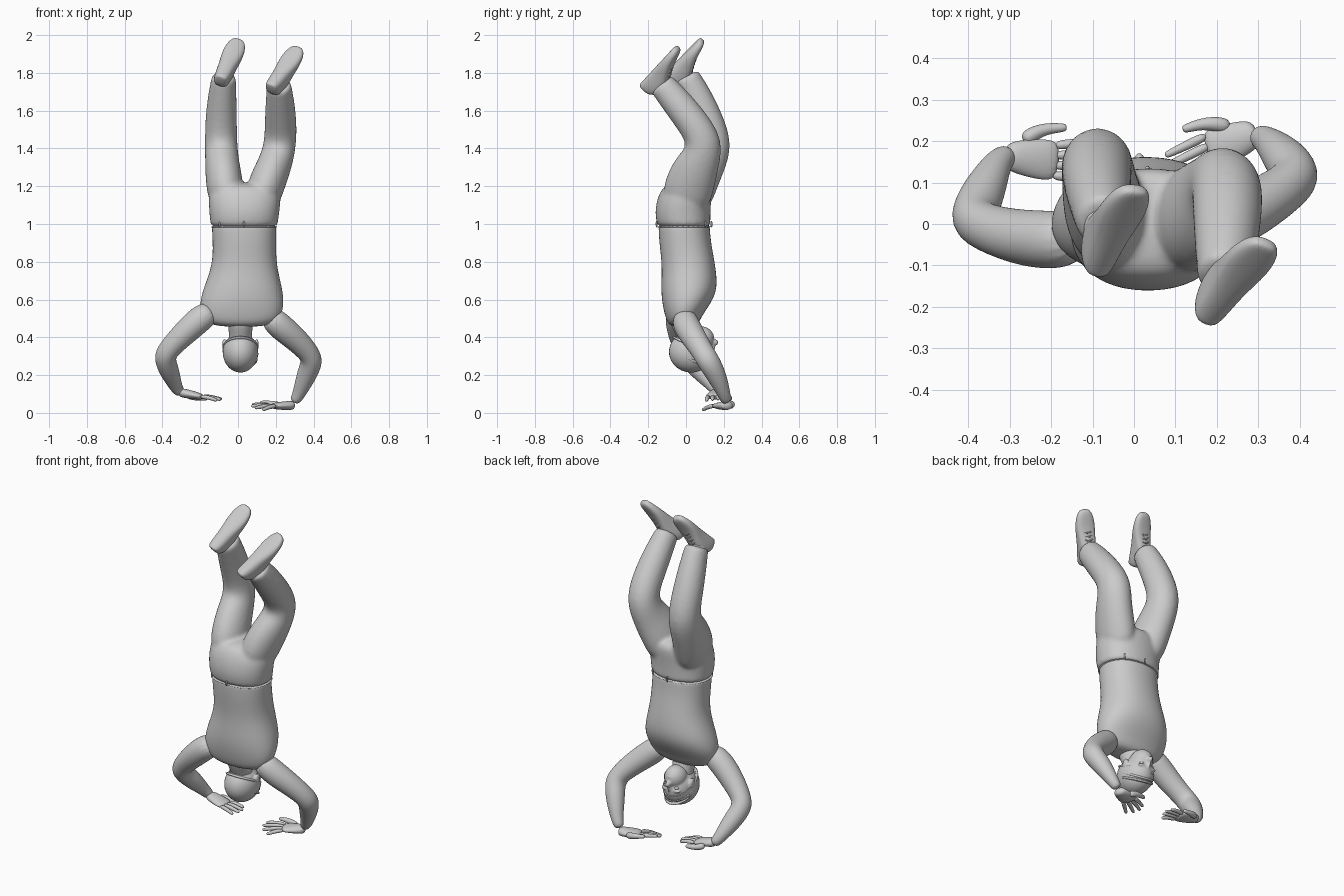
import bpy, bmesh, math
from mathutils import Vector, Matrix

cube = bpy.data.objects.get("Cube")
if cube:
    bpy.data.objects.remove(cube)

grey = bpy.data.materials.new("plain_grey")
grey.use_nodes = True
COLOUR = (0.6, 0.6, 0.6, 1)
grey.diffuse_color = COLOUR
grey.node_tree.nodes["Principled BSDF"].inputs["Base Color"].default_value = COLOUR


def ring(bm, centre, u, v, a, b, sides, power):
    """Ring of vertices on a superellipse with axes u and v."""
    verts = []
    for i in range(sides):
        ang = math.tau * i / sides
        c, s = math.cos(ang), math.sin(ang)
        x = math.copysign(abs(c) ** power, c) * a
        y = math.copysign(abs(s) ** power, s) * b
        verts.append(bm.verts.new(centre + u * x + v * y))
    return verts


def tube(bm, path, sizes, ref, sides=16, power=1.0, fixed=None):
    """Loft of ellipses along a path; ref sets the direction of the first axis."""
    pts = [Vector(p) for p in path]
    grow = 6 / (4 + 2 * math.cos(math.tau / sides))
    rings = []
    for i, p in enumerate(pts):
        t = Vector(fixed) if fixed else pts[min(i + 1, len(pts) - 1)] - pts[max(i - 1, 0)]
        t.normalize()
        u = Vector(ref) - t * t.dot(Vector(ref))
        u.normalize()
        a, b = sizes[i] if isinstance(sizes[i], tuple) else (sizes[i], sizes[i])
        rings.append(ring(bm, p, u, t.cross(u), a * grow, b * grow, sides, power))
    for r, s in zip(rings, rings[1:]):
        for i in range(sides):
            j = (i + 1) % sides
            bm.faces.new((r[i], r[j], s[j], s[i]))
    bm.faces.new(rings[0][::-1])
    bm.faces.new(rings[-1])


def finish(name, bm, subdiv=2, merge=0):
    bmesh.ops.recalc_face_normals(bm, faces=bm.faces)
    mesh = bpy.data.meshes.new(name)
    bm.to_mesh(mesh)
    bm.free()
    mesh.materials.append(grey)
    mesh.shade_smooth()
    ob = bpy.data.objects.new(name, mesh)
    bpy.context.collection.objects.link(ob)
    if subdiv:
        m = ob.modifiers.new("round", "SUBSURF")
        m.levels = m.render_levels = subdiv
    if merge:
        m = ob.modifiers.new("merge", "REMESH")
        m.mode, m.voxel_size, m.use_smooth_shade = "VOXEL", merge, True
        m = ob.modifiers.new("soften", "SMOOTH")
        m.factor, m.iterations = 0.5, 6
    return ob


def ball(bm, centre, radii, tilt=0):
    mat = Matrix.Translation(centre) @ Matrix.Rotation(tilt, 4, "X") @ Matrix.Diagonal((*radii, 1))
    return bmesh.ops.create_uvsphere(bm, u_segments=32, v_segments=20, radius=1, matrix=mat)["verts"]


X, Y, Z = (1, 0, 0), (0, 1, 0), (0, 0, 1)

# Shirt
bm = bmesh.new()
tube(bm, [(.032, -.01, 1.0), (.032, -.01, .985), (.034, -.005, .9), (.034, .015, .78), (.026, .018, .66),
          (.02, .003, .58), (.018, -.012, .52), (.018, -.015, .475), (.015, -.015, .455)],
     [(.168, .133), (.17, .135), (.166, .136), (.168, .14), (.208, .15),
      (.222, .128), (.212, .1), (.185, .082), (.1, .055)], X, power=.9, fixed=Z)
finish("shirt", bm)

# Trousers: pelvis and two bent legs merged into one skin
bm = bmesh.new()
tube(bm, [(.032, -.01, .985), (.032, -.011, .995), (.033, -.018, 1.05), (.035, -.012, 1.12), (.037, .002, 1.18), (.04, .008, 1.22)],
     [(.172, .136), (.177, .14), (.183, .146), (.19, .144), (.188, .135), (.16, .1)], X, power=.9, fixed=Z)
LEG_SIZES = [(.085, .12), (.1, .135), (.09, .115), (.085, .096), (.084, .086), (.073, .078), (.064, .07), (.06, .066)]
RIGHT_LEG = [(-.055, -.01, 1.08), (-.07, .025, 1.2), (-.084, .095, 1.32), (-.09, .155, 1.42),
             (-.09, .11, 1.56), (-.082, .045, 1.7), (-.075, .005, 1.775), (-.075, .0, 1.785)]
LEFT_LEG = [(.115, -.01, 1.08), (.145, .015, 1.2), (.198, .06, 1.32), (.226, .11, 1.43),
            (.226, .02, 1.56), (.221, -.07, 1.67), (.217, -.125, 1.735), (.217, -.132, 1.743)]
for leg in (RIGHT_LEG, LEFT_LEG):
    tube(bm, leg, LEG_SIZES, X)
finish("trousers", bm, merge=.011)

# Waistband rim and drawstring ends
bm = bmesh.new()
tube(bm, [(.032, -.01, .978), (.032, -.01, .984), (.032, -.01, .992)], [(.17, .136), (.177, .142), (.172, .137)],
     X, sides=32, power=.9, fixed=Z)
finish("waistband", bm, 1)
bm = bmesh.new()
for x, y in ((.03, -.153), (-.1, -.11), (.03, .133), (.15, .1)):
    tube(bm, [(x, y, .98), (x + .004, y * 1.03, 1.0), (x, y, 1.018)], [.005] * 3, X, 8)
finish("belt_loops", bm, 1)


# Shoes: lofted along the sole from heel to toe, with laces on the instep
def shoe(name, heel, toe, ankle):
    heel, toe, ankle = map(Vector, (heel, toe, ankle))
    d = (toe - heel).normalized()
    w = ankle - heel
    w = (w - d * w.dot(d)).normalized()
    side = d.cross(w)
    size = (toe - heel).length / .31
    spec = [(-.012, .024, .06), (.005, .04, .095), (.07, .046, .125), (.12, .048, .105), (.17, .053, .078),
            (.225, .056, .058), (.28, .047, .045), (.312, .025, .032)]
    bm = bmesh.new()
    tube(bm, [heel + d * t * size + w * h / 2 for t, hw, h in spec],
         [(hw, h / 2) for t, hw, h in spec], side, power=.75, fixed=d)
    # ankle shaft
    a = heel + d * .07
    tube(bm, [a + w * .05, a + w * .1, ankle + w * .035], [(.04, .055), (.042, .055), (.045, .05)], side)
    finish(name, bm)
    bm = bmesh.new()
    for t, h in ((.13, .1), (.15, .09), (.17, .08), (.19, .072)):
        p = heel + d * t * size + w * h
        for s in (-1, 1):
            tube(bm, [p - side * .026 * s - w * .008 - d * .006, p + w * .002, p + side * .026 * s - w * .008 + d * .006],
                 [.004] * 3, d, 8)
    finish(name + "_laces", bm, 1)


shoe("right_shoe", (-.085, -.125, 1.785), (.008, .075, 1.985), (-.075, .0, 1.78))
shoe("left_shoe", (.175, -.24, 1.745), (.32, -.055, 1.945), (.217, -.13, 1.74))

# Arms
ARM_SIZES = [.06, .072, .066, .058, .06, .055, .045, .032, .026]
ARMS = {
    "right_arm": [(-.13, -.035, .545), (-.2, -.04, .5), (-.28, -.032, .425), (-.35, -.012, .355), (-.392, .01, .3),
                  (-.372, .06, .24), (-.348, .11, .185), (-.325, .155, .13), (-.3, .17, .1)],
    "left_arm": [(.16, -.015, .52), (.215, .0, .465), (.295, .04, .4), (.365, .085, .33), (.395, .115, .28),
                 (.372, .15, .22), (.345, .18, .155), (.318, .205, .09), (.295, .215, .055)],
}
for name, path in ARMS.items():
    bm = bmesh.new()
    tube(bm, path, ARM_SIZES, Y)
    finish(name, bm)


# Hands: flat palm, four fingers and a thumb
def hand(name, wrist, palm, across, tips, thumb):
    wrist, palm, across = Vector(wrist), Vector(palm), Vector(across)
    bm = bmesh.new()
    tube(bm, [wrist, wrist.lerp(palm, .3), wrist.lerp(palm, .7), palm],
         [(.03, .024), (.042, .024), (.05, .02), (.046, .013)], across)
    for i, tip in enumerate(tips):
        base = palm + across * (.036 - .024 * i) + (wrist - palm) * .12
        tip = Vector(tip)
        mid = base.lerp(tip, .5) + Vector((0, 0, .006))
        tube(bm, [base, mid, base.lerp(tip, .92), tip], [.012, .011, .009, .006], Z, 8)
    root, joint, end = [Vector(p) for p in thumb]
    tube(bm, [root, joint, joint.lerp(end, .85), end], [.022, .015, .011, .007], Z, 8)
    finish(name, bm)


hand("right_hand", (-.315, .165, .11), (-.18, .152, .083), (.1, .99, 0),
     [(-.1, .2, .075), (-.085, .17, .073), (-.09, .14, .07), (-.11, .108, .066)],
     [(-.27, .2, .095), (-.225, .23, .08), (-.162, .233, .075)])
hand("left_hand", (.3, .222, .04), (.175, .175, .036), (-.35, .93, 0),
     [(.075, .165, .045), (.07, .135, .036), (.09, .105, .026), (.13, .088, .016)],
     [(.235, .235, .035), (.175, .246, .05), (.117, .228, .055)])

# Neck
bm = bmesh.new()
tube(bm, [(.013, -.02, .52), (.013, -.008, .46), (.013, .015, .41), (.013, .03, .36)], [.075, .064, .06, .06], X)
finish("neck", bm)

# Head: skull, jaw, nose, lips, brows and ears
HEAD = Vector((.013, .03, .325))
bm = bmesh.new()
ball(bm, HEAD, (.088, .112, .104))
ball(bm, HEAD + Vector((0, .045, .065)), (.062, .074, .068), .3)
ball(bm, HEAD + Vector((0, .118, .048)), (.015, .024, .018))
ball(bm, HEAD + Vector((0, .105, .028)), (.01, .02, .032), .15)
for z in (.078, .088):
    ball(bm, HEAD + Vector((0, .103, z)), (.026, .014, .007))
for s in (-1, 1):
    ball(bm, HEAD + Vector((s * .036, .096, .006)), (.026, .014, .009))
    ball(bm, HEAD + Vector((s * .086, .015, .035)), (.011, .022, .032))
finish("head", bm, 0, merge=.005)

# Eyes
bm = bmesh.new()
for s in (-1, 1):
    ball(bm, HEAD + Vector((s * .034, .092, .023)), (.015, .012, .009))
finish("eyes", bm, 0)

# Head wrap: lower part of a larger shell cut on a slant, with folded bands
bm = bmesh.new()
ball(bm, HEAD - Vector((0, .002, .002)), (.094, .118, .109))
slant = Vector((0, .5, .87))
cut = HEAD + Vector((0, .0, .035))
bmesh.ops.bisect_plane(bm, geom=bm.verts[:] + bm.edges[:] + bm.faces[:], plane_co=cut, plane_no=slant, clear_outer=True)
bmesh.ops.holes_fill(bm, edges=[e for e in bm.edges if e.is_boundary])
finish("head_wrap", bm, 0)
bpy.context.view_layer.objects.active = bpy.data.objects["head_wrap"]
bpy.data.objects["head_wrap"].select_set(True)
bpy.ops.object.shade_smooth_by_angle(angle=math.radians(40))

bm = bmesh.new()
for lift, lean in ((.028, .5), (-.005, .62), (-.035, .5)):
    n = Vector((.12 * (lift < 0), lean, 1)).normalized()
    u = Vector(X)
    u = (u - n * u.dot(n)).normalized()
    shrink = math.sqrt(max(0, 1 - (lift / .112) ** 2))
    mid = HEAD + Vector((0, 0, lift))
    tube(bm, [mid - n * .011, mid, mid + n * .011],
         [(.09 * shrink, .112 * shrink), (.098 * shrink, .12 * shrink), (.09 * shrink, .112 * shrink)], u, 32, fixed=n)
finish("wrap_folds", bm, 1)
